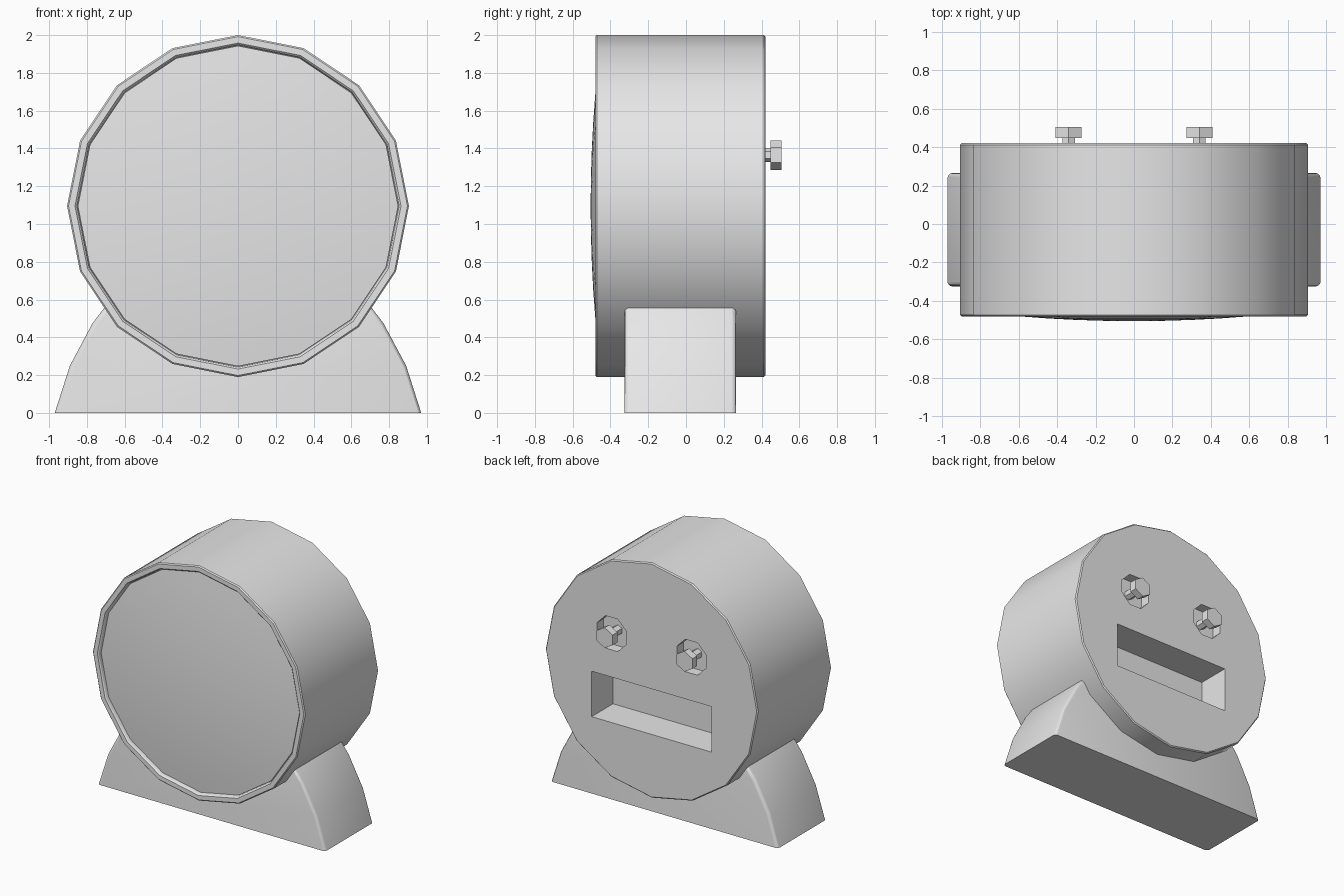
import bpy, bmesh, math
from mathutils import Matrix

cube = bpy.data.objects.get("Cube")
if cube:
    bpy.data.objects.remove(cube)

CENTRE_Z = 1.095
KNOB_X, KNOB_Z = 0.34, 1.365

grey = bpy.data.materials.new("plain_grey")
grey.use_nodes = True
grey.diffuse_color = (0.8, 0.8, 0.8, 1)
grey.node_tree.nodes["Principled BSDF"].inputs["Base Color"].default_value = (0.8, 0.8, 0.8, 1)


def finish(name, bm, smooth=True):
    bmesh.ops.recalc_face_normals(bm, faces=bm.faces)
    mesh = bpy.data.meshes.new(name)
    bm.to_mesh(mesh)
    bm.free()
    mesh.materials.append(grey)
    obj = bpy.data.objects.new(name, mesh)
    bpy.context.collection.objects.link(obj)
    if smooth:
        bpy.ops.object.select_all(action='DESELECT')
        obj.select_set(True)
        bpy.context.view_layer.objects.active = obj
        bpy.ops.object.shade_smooth_by_angle(angle=math.radians(30))
    return obj


def lathe(name, profile, x, z, sides, turn=0.0, smooth=True):
    """Revolve (radius, y) points about a y-directed axis; first and last lie on it."""
    bm = bmesh.new()
    rings = []
    for r, y in profile:
        count = sides if r > 0 else 1
        angles = [math.pi / 2 + turn + math.tau * i / sides for i in range(count)]
        rings.append([bm.verts.new((x + r * math.cos(a), y, z + r * math.sin(a))) for a in angles])
    for a, b in zip(rings, rings[1:]):
        for i in range(sides):
            corners = [a[i % len(a)], a[(i + 1) % len(a)], b[(i + 1) % len(b)], b[i % len(b)]]
            bm.faces.new(list(dict.fromkeys(corners)))
    # merge flat end fans into single caps
    bmesh.ops.dissolve_limit(bm, angle_limit=0.001, verts=bm.verts, edges=bm.edges)
    return finish(name, bm, smooth)


def cut(target, cutter):
    cutter.hide_render = True
    cutter.hide_viewport = True
    mod = target.modifiers.new("cut", 'BOOLEAN')
    mod.operation = 'DIFFERENCE'
    mod.solver = 'EXACT'
    mod.object = cutter


# Drum case with a raised front rim
case = lathe("case", [(0, -0.445), (0.85, -0.445), (0.855, -0.472), (0.863, -0.48), (0.897, -0.48),
                      (0.905, -0.472), (0.905, 0.412), (0.897, 0.42), (0, 0.42)],
             0, CENTRE_Z, 16)

# Shallow domed front glass
dome = [(r, -0.505 + 0.07 * r * r) for r in (0, 0.15, 0.3, 0.45, 0.6, 0.73, 0.848)]
lathe("front_glass", dome + [(0.848, -0.44), (0, -0.44)], 0, CENTRE_Z, 16)

# Rectangular compartment cut into the back
bm = bmesh.new()
bmesh.ops.create_cube(bm, size=1, matrix=Matrix.Translation((0, 0.36, 0.855)) @ Matrix.Diagonal((1.02, 0.4, 0.35, 1)))
cut(case, finish("compartment_cutter", bm, False))

# Two hexagonal winding knobs, each in its own recess
for side, x in (("right", -KNOB_X), ("left", KNOB_X)):
    cut(case, lathe(side + "_recess_cutter", [(0, 0.34), (0.135, 0.34), (0.135, 0.6), (0, 0.6)],
                    x, KNOB_Z, 8, math.pi / 8, False))
    lathe(side + "_knob", [(0, 0.33), (0.037, 0.33), (0.037, 0.447), (0.078, 0.447),
                           (0.078, 0.505), (0, 0.505)], x, KNOB_Z, 6, 0, False)

# Arched foot that cradles the drum
half = [(0.97, 0), (0.89, 0.25), (0.77, 0.475), (0.705, 0.56), (0.6, 0.6)]
outline = half + [(-x, z) for x, z in reversed(half)]
bm = bmesh.new()
face = bm.faces.new([bm.verts.new((x, -0.325, z)) for x, z in outline])
new = bmesh.ops.extrude_face_region(bm, geom=[face])["geom"]
bmesh.ops.translate(bm, vec=(0, 0.59, 0), verts=[v for v in new if isinstance(v, bmesh.types.BMVert)])
arc = [e for e in bm.edges
       if abs(e.verts[0].co.y - e.verts[1].co.y) < 0.01 and max(v.co.z for v in e.verts) > 0.01]
bmesh.ops.bevel(bm, geom=arc, offset=0.025, segments=3, profile=0.5, affect='EDGES')
finish("foot", bm)
